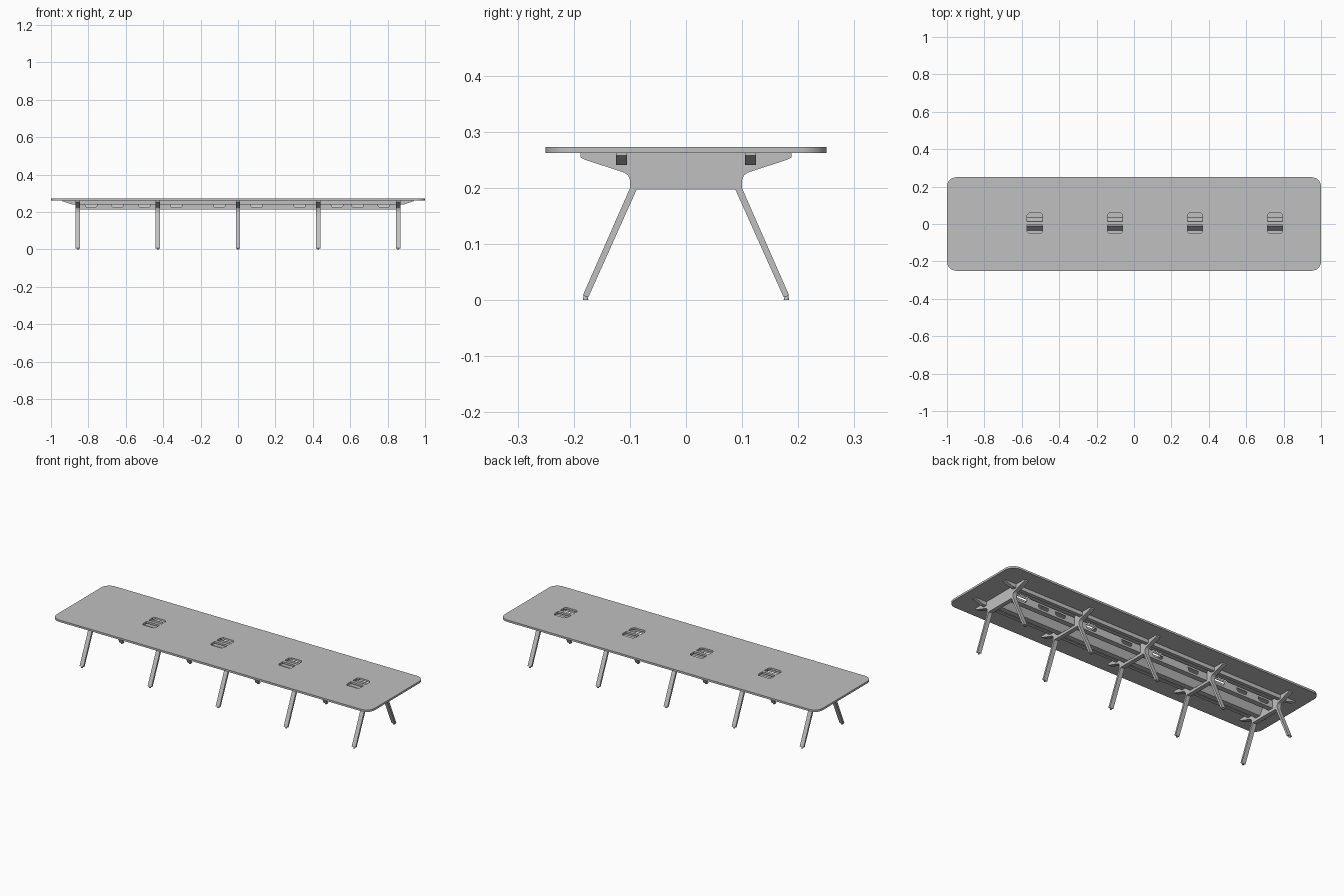
import bpy, bmesh, math
from mathutils import Vector

old = bpy.data.objects.get("Cube")
if old:
    bpy.data.objects.remove(old, do_unlink=True)

grey = bpy.data.materials.new("light_grey")
grey.use_nodes = True
COLOUR = (0.53, 0.53, 0.53, 1)
grey.diffuse_color = COLOUR
grey.node_tree.nodes["Principled BSDF"].inputs["Base Color"].default_value = COLOUR

TOP, UNDER = 0.273, 0.262
FRAMES = [-0.856, -0.428, 0, 0.428, 0.856]
SLOTS = [-0.53, -0.102, 0.326, 0.754]
HOLES = [-0.785, -0.645, -0.5, -0.33, -0.1, 0.1, 0.33, 0.53, 0.64, 0.78]


def add_prism(bm, pts, axis, a, b):
    """Extrude a flat profile along one axis, from a to b."""
    place = {"x": lambda p, t: (t, p[0], p[1]),
             "y": lambda p, t: (p[0], t, p[1]),
             "z": lambda p, t: (p[0], p[1], t)}[axis]
    low = [bm.verts.new(place(p, a)) for p in pts]
    high = [bm.verts.new(place(p, b)) for p in pts]
    n = len(pts)
    bm.faces.new(low)
    bm.faces.new(high[::-1])
    for i in range(n):
        j = (i + 1) % n
        bm.faces.new((low[j], low[i], high[i], high[j]))


def finish(name, bm):
    bmesh.ops.recalc_face_normals(bm, faces=bm.faces)
    mesh = bpy.data.meshes.new(name)
    bm.to_mesh(mesh)
    bm.free()
    mesh.materials.append(grey)
    ob = bpy.data.objects.new(name, mesh)
    bpy.context.collection.objects.link(ob)
    return ob


def prism(name, pts, axis, a, b):
    bm = bmesh.new()
    add_prism(bm, pts, axis, a, b)
    return finish(name, bm)


def rounded(x0, x1, y0, y1, r, steps=8):
    """Rectangle outline with rounded corners."""
    pts = []
    corners = [(x1 - r, y1 - r), (x0 + r, y1 - r), (x0 + r, y0 + r), (x1 - r, y0 + r)]
    for k, (cx, cy) in enumerate(corners):
        for i in range(steps + 1):
            t = math.pi / 2 * (k + i / steps)
            pts.append((cx + r * math.cos(t), cy + r * math.sin(t)))
    return pts


def cut(ob, cutter):
    cutter.hide_render = True
    mod = ob.modifiers.new("cut", "BOOLEAN")
    mod.operation = "DIFFERENCE"
    mod.solver = "EXACT"
    mod.object = cutter
    bpy.context.view_layer.objects.active = ob
    bpy.ops.object.modifier_apply(modifier=mod.name)
    bpy.data.objects.remove(cutter, do_unlink=True)


# Table top with pairs of cable slots
table_top = prism("table_top", rounded(-1, 1, -0.25, 0.25, 0.05), "z", UNDER, TOP)
bm = bmesh.new()
for x in SLOTS:
    for s in (-1, 1):
        c = 0.004
        outline = [(x - 0.041, c + s * 0.009), (x + 0.041, c + s * 0.009),
                   (x + 0.041, c + s * 0.044), (x + 0.031, c + s * 0.055),
                   (x - 0.031, c + s * 0.055), (x - 0.041, c + s * 0.044)]
        add_prism(bm, outline, "z", 0.25, 0.29)
cut(table_top, finish("slot_cutter", bm))

# Folded cable tray: two channels either side of a central ridge
half = [(0.012, 0.253), (0.036, 0.216), (0.061, 0.216), (0.061, 0.256)]
inner = [(-y, z) for y, z in half[::-1]] + half
outer = [(0.064, 0.256), (0.064, 0.213), (0.034, 0.213), (0.011, 0.25)]
outer = outer + [(-y, z) for y, z in outer[::-1]]
tray = prism("cable_tray", inner + outer, "x", FRAMES[0], FRAMES[-1])
bm = bmesh.new()
for x in HOLES:
    shape = [(x - 0.034, 0.245), (x + 0.034, 0.245), (x + 0.029, 0.229),
             (x + 0.023, 0.225), (x - 0.023, 0.225), (x - 0.029, 0.229)]
    for s in (-1, 1):
        add_prism(bm, shape, "y", s * 0.05, s * 0.075)
cut(tray, finish("hole_cutter", bm))

# Long support beams with slanted ends
for s, side in ((-1, "front"), (1, "back")):
    beam = [(-0.94, UNDER), (-0.94, 0.258), (-0.89, 0.241),
            (0.89, 0.241), (0.94, 0.258), (0.94, UNDER)]
    prism(side + "_beam", beam, "y", s * 0.105, s * 0.125)

# Leg frames: bracket with sloping arms, splayed legs and feet
arm = [(0.1, 0.197), (0.1, 0.214), (0.103, 0.222), (0.11, 0.227),
       (0.18, 0.25), (0.188, 0.254), (0.188, UNDER)]
for i, x in enumerate(FRAMES):
    a, b = x - 0.012, x + 0.012
    if i in (0, len(FRAMES) - 1):
        bracket = arm + [(-y, z) for y, z in arm[::-1]]
    else:
        opening = [(0.066, UNDER), (0.066, 0.212)]
        bracket = (arm + opening + [(-y, z) for y, z in opening[::-1]]
                   + [(-y, z) for y, z in arm[::-1]])
    prism(f"bracket_{i + 1}", bracket, "x", a, b)
    for s, side in ((-1, "front"), (1, "back")):
        leg = [(s * 0.087, 0.199), (s * 0.1, 0.199), (s * 0.184, 0.008), (s * 0.174, 0.005)]
        prism(f"{side}_leg_{i + 1}", leg, "x", a, b)
        bm = bmesh.new()
        bmesh.ops.create_cone(bm, cap_ends=True, segments=12, radius1=0.005,
                              radius2=0.003, depth=0.008)
        bmesh.ops.translate(bm, verts=bm.verts, vec=Vector((x, s * 0.179, 0.004)))
        finish(f"{side}_foot_{i + 1}", bm)

# Smooth the rounded table edge
bpy.ops.object.select_all(action="DESELECT")
table_top.select_set(True)
bpy.context.view_layer.objects.active = table_top
bpy.ops.object.shade_smooth_by_angle(angle=math.radians(30))
